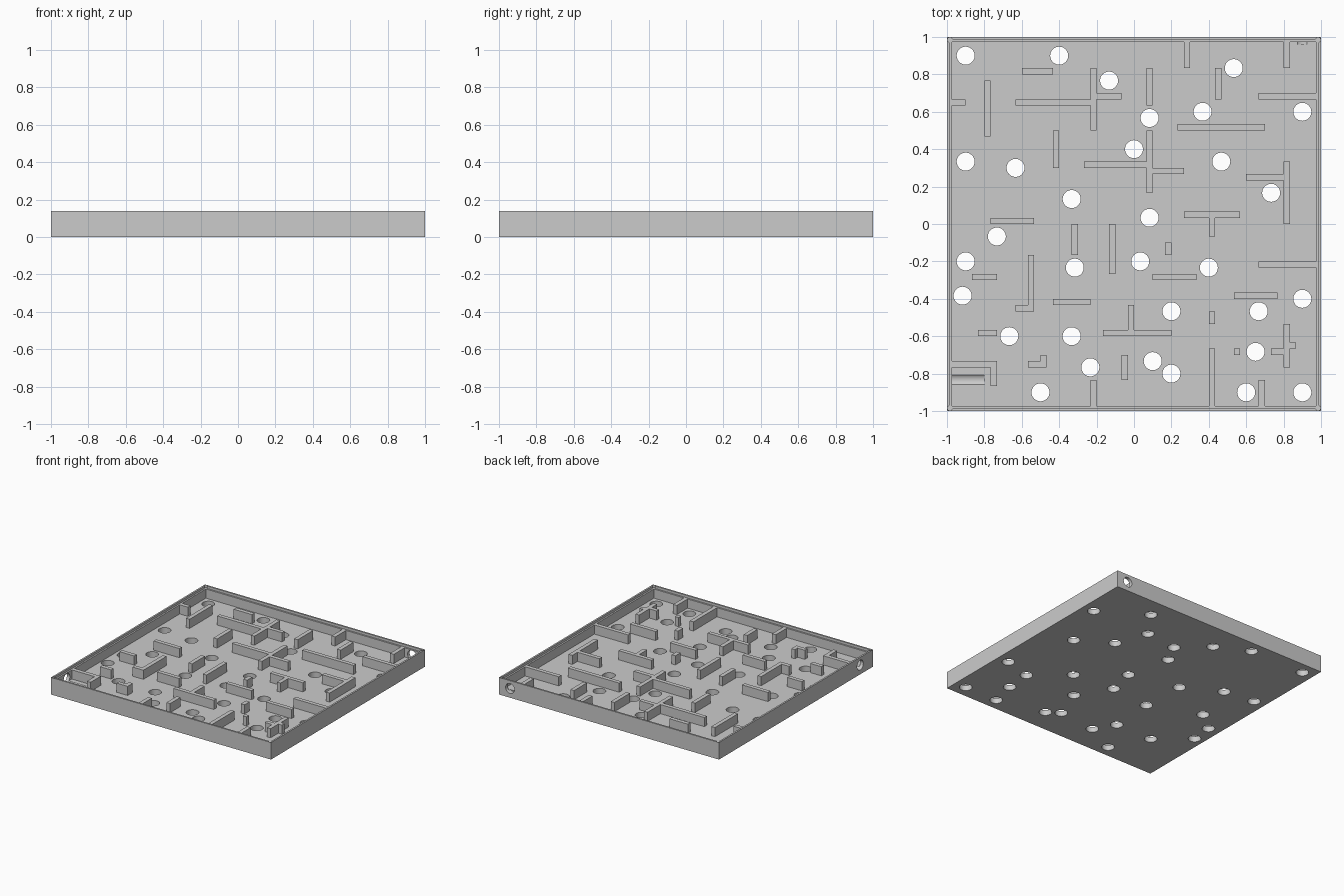
import bpy, bmesh
from mathutils import Matrix, Vector

if "Cube" in bpy.data.objects:
    bpy.data.objects.remove(bpy.data.objects["Cube"])

U = 1 / 30            # layout grid cell
HEIGHT, FLOOR, LEDGE = 0.14, 0.045, 0.12
INNER, LIP = 0.973, 0.986

# Maze walls, one cell thick: (x start, x end, y bottom) and (x left, y start, y end)
across = [(-18, -13, 24), (-6, -2, 20), (-19, -7, 19), (20, 29.4, 20), (7, 21, 15),
          (-29.4, -27, 19), (-8, 2, 9), (3, 8, 8), (18, 24, 7), (-23, -16, 0), (8, 17, 1),
          (3, 10, -9), (-26, -22, -9), (-19, -17, -14), (-13, -7, -13), (20, 29.4, -7),
          (16, 23, -12), (-5, 6, -18), (-25, -22, -18), (25, 26, -20), (22, 24, -21),
          (16, 17, -21), (-17, -15, -23), (-29.4, -22, -23)]
along = [(8, 25, 29.4), (24, 25, 29.4), (-7, 15, 25), (2, 19, 25), (13, 20, 25),
         (-24, 14, 23), (-13, 9, 15), (2, 5, 15), (24, 0, 10), (12, -2, 1), (-10, -5, 0),
         (-4, -8, 0), (5, -5, -3), (-17, -14, -5), (-1, -17, -13), (12, -16, -14),
         (24, -23, -16), (12, -29.4, -20), (20, -29.4, -25), (-7, -29.4, -25),
         (-2, -25, -21), (-15, -23, -21), (-23, -26, -23)]
# Floor hole centres in grid cells
holes = [(-27, 27), (-12, 27), (-4, 23), (16, 25), (11, 18), (27, 18), (2.5, 17), (0, 12),
         (-27, 10), (-19, 9), (14, 10), (22, 5), (-10, 4), (2.5, 1), (-22, -2), (-27, -6),
         (-9.5, -7), (1, -6), (12, -7), (-27.5, -11.5), (27, -12), (6, -14), (20, -14),
         (-20, -18), (-10, -18), (19.5, -20.5), (-7, -23), (3, -22), (6, -24),
         (-15, -27), (18, -27), (27, -27)]


def add_box(bm, lo, hi):
    lo, hi = Vector(lo), Vector(hi)
    m = Matrix.Translation((lo + hi) / 2) @ Matrix.Diagonal((*(hi - lo), 1))
    bmesh.ops.create_cube(bm, size=1, matrix=m)


def add_rod(bm, a, b, r, n=48):
    a, b = Vector(a), Vector(b)
    m = Matrix.Translation((a + b) / 2) @ (b - a).to_track_quat('Z', 'Y').to_matrix().to_4x4()
    bmesh.ops.create_cone(bm, cap_ends=True, segments=n, radius1=r, radius2=r,
                          depth=(b - a).length, matrix=m)


def finish(bm, name):
    me = bpy.data.meshes.new(name)
    bm.to_mesh(me)
    bm.free()
    ob = bpy.data.objects.new(name, me)
    bpy.context.collection.objects.link(ob)
    return ob


def combine(ob, tool, op):
    mod = ob.modifiers.new(tool.name, 'BOOLEAN')
    mod.object, mod.operation, mod.solver, mod.use_self = tool, op, 'EXACT', True
    bpy.context.view_layer.objects.active = ob
    bpy.ops.object.modifier_apply(modifier=mod.name)
    bpy.data.objects.remove(tool)


# Outer block
bm = bmesh.new()
add_box(bm, (-1, -1, 0), (1, 1, HEIGHT))
tray = finish(bm, "maze_tray")

# Hollow, then the shallow recess for a lid with relieved corners
bm = bmesh.new()
add_box(bm, (-INNER, -INNER, FLOOR), (INNER, INNER, 0.3))
combine(tray, finish(bm, "hollow"), 'DIFFERENCE')
bm = bmesh.new()
add_box(bm, (-LIP, -LIP, LEDGE), (LIP, LIP, 0.3))
combine(tray, finish(bm, "lid_recess"), 'DIFFERENCE')
bm = bmesh.new()
for sx in (-1, 1):
    for sy in (-1, 1):
        add_rod(bm, (sx * 0.984, sy * 0.984, LEDGE), (sx * 0.984, sy * 0.984, 0.3), 0.013, 24)
combine(tray, finish(bm, "corner_relief"), 'DIFFERENCE')

# Maze walls, sunk slightly into the floor
bm = bmesh.new()
for x0, x1, y in across:
    add_box(bm, (x0 * U, y * U, 0.02), (x1 * U, (y + 1) * U, LEDGE))
for x, y0, y1 in along:
    add_box(bm, (x * U, y0 * U, 0.02), ((x + 1) * U, y1 * U, LEDGE))
combine(tray, finish(bm, "maze_walls"), 'UNION')

# Drop holes, plus ball entry at the back and exit trough at the left
bm = bmesh.new()
for x, y in holes:
    add_rod(bm, (x * U, y * U, -0.1), (x * U, y * U, 0.1), 0.048)
add_rod(bm, (0.9, 0.96, 0.076), (0.9, 1.1, 0.076), 0.04)
add_rod(bm, (-1.1, -25 * U, 0.076), (-0.8, -25 * U, 0.076), 0.04)
combine(tray, finish(bm, "ball_holes"), 'DIFFERENCE')

tray.select_set(True)
bpy.context.view_layer.objects.active = tray
bpy.ops.object.shade_smooth_by_angle()
